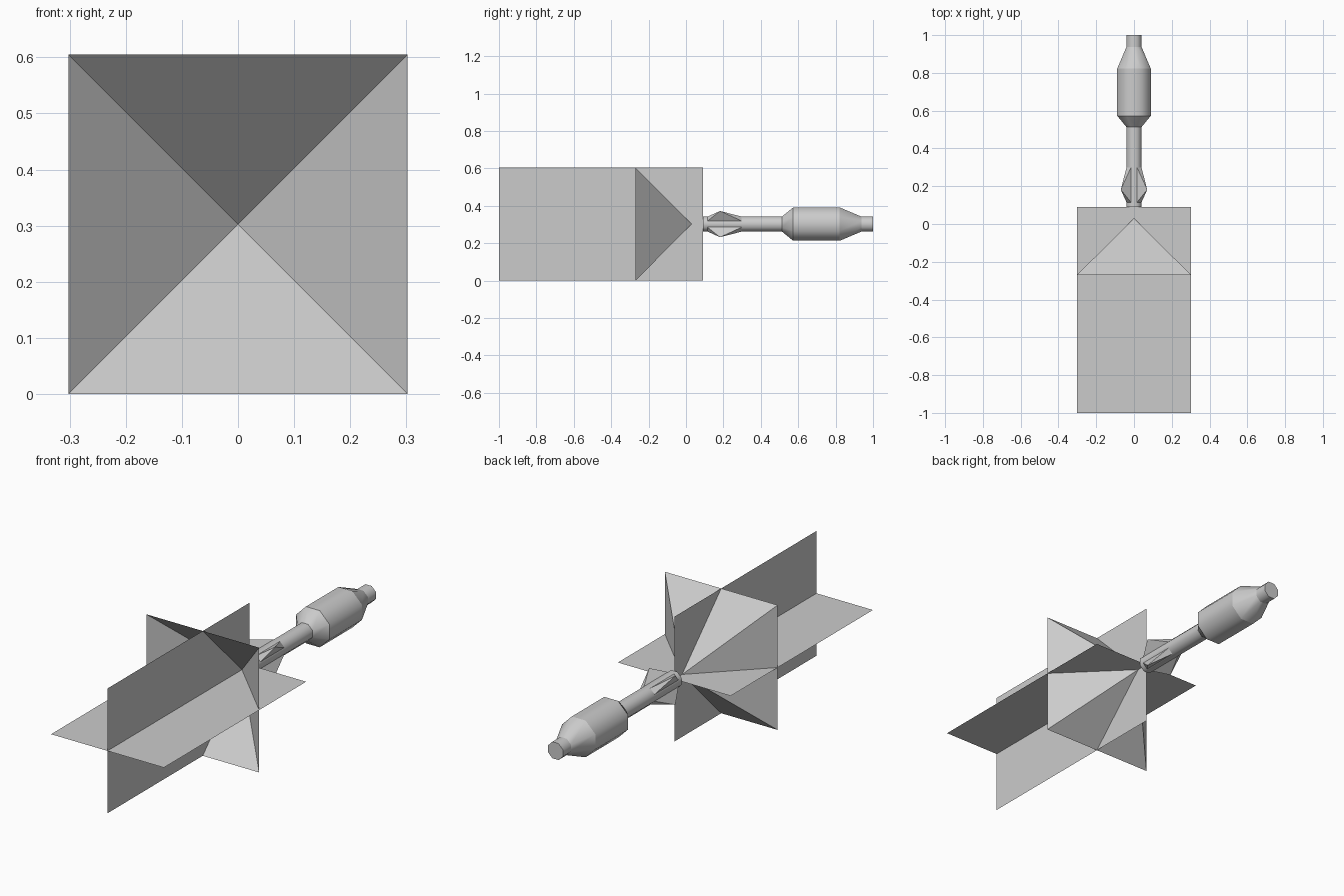
import bpy, bmesh, math
from mathutils import Vector

if "Cube" in bpy.data.objects:
    bpy.data.objects.remove(bpy.data.objects["Cube"])

H = 0.3025          # half height of the flame planes, also the axis height
ROD = 0.04          # flat-to-centre radius of the rod
SIDES = 8


def finish(name, bm, recalc=True):
    if recalc:
        bmesh.ops.recalc_face_normals(bm, faces=bm.faces)
    me = bpy.data.meshes.new(name)
    bm.to_mesh(me)
    bm.free()
    ob = bpy.data.objects.new(name, me)
    ob.location.z = H
    bpy.context.collection.objects.link(ob)
    return ob


def polygons(name, polys, recalc=True):
    bm = bmesh.new()
    for p in polys:
        bm.faces.new([bm.verts.new(c) for c in p])
    bmesh.ops.remove_doubles(bm, verts=bm.verts, dist=1e-5)
    return finish(name, bm, recalc)


def lathe_y(name, profile):
    """Eight-sided body along y; profile is (y, flat radius)."""
    bm = bmesh.new()
    rings = []
    for y, r in profile:
        rr = r / math.cos(math.pi / SIDES)
        angles = [(i + 0.5) * 2 * math.pi / SIDES for i in range(SIDES)]
        rings.append([bm.verts.new((rr * math.cos(a), y, rr * math.sin(a))) for a in angles])
    for a, b in zip(rings, rings[1:]):
        for i in range(SIDES):
            j = (i + 1) % SIDES
            bm.faces.new((a[i], a[j], b[j], b[i])).smooth = True
    bm.faces.new(rings[0])
    bm.faces.new(rings[-1])
    # keep the profile steps crisp while the long sides are smooth
    for ring in rings:
        for i in range(SIDES):
            bm.edges.get((ring[i], ring[(i + 1) % SIDES])).smooth = False
    return finish(name, bm)


# crossed exhaust flame sheets
Y0, Y1 = -1.0, 0.09
polygons("flame_sheet_upright", [[(0, Y0, -H), (0, Y1, -H), (0, Y1, H), (0, Y0, H)]])
polygons("flame_sheet_flat", [[(-H, Y0, 0), (H, Y0, 0), (H, Y1, 0), (-H, Y1, 0)]])

# open four-sided flame cone, wide end to the front
corners = [(-H, -0.27, -H), (H, -0.27, -H), (H, -0.27, H), (-H, -0.27, H)]
apex = (0, 0.03, 0)
polygons("flame_cone", [[corners[i], corners[(i + 1) % 4], apex] for i in range(4)])

# rod and warhead
lathe_y("rocket_body", [(0.09, ROD), (0.513, ROD), (0.573, 0.089),
                        (0.822, 0.089), (0.938, ROD), (1.0, ROD)])

# four wedge fins on the diagonal facets of the rod
e = ROD * math.tan(math.pi / SIDES)
for n, (sx, sz) in enumerate([(1, 1), (-1, 1), (-1, -1), (1, -1)], 1):
    base = [(sx * e, 0.115, sz * ROD), (sx * ROD, 0.115, sz * e),
            (sx * ROD, 0.298, sz * e), (sx * e, 0.298, sz * ROD)]
    tip = (sx * 0.07, 0.182, sz * 0.07)
    polygons(f"fin_{n}", [[base[i], base[(i + 1) % 4], tip] for i in range(4)] + [base[::-1]])
